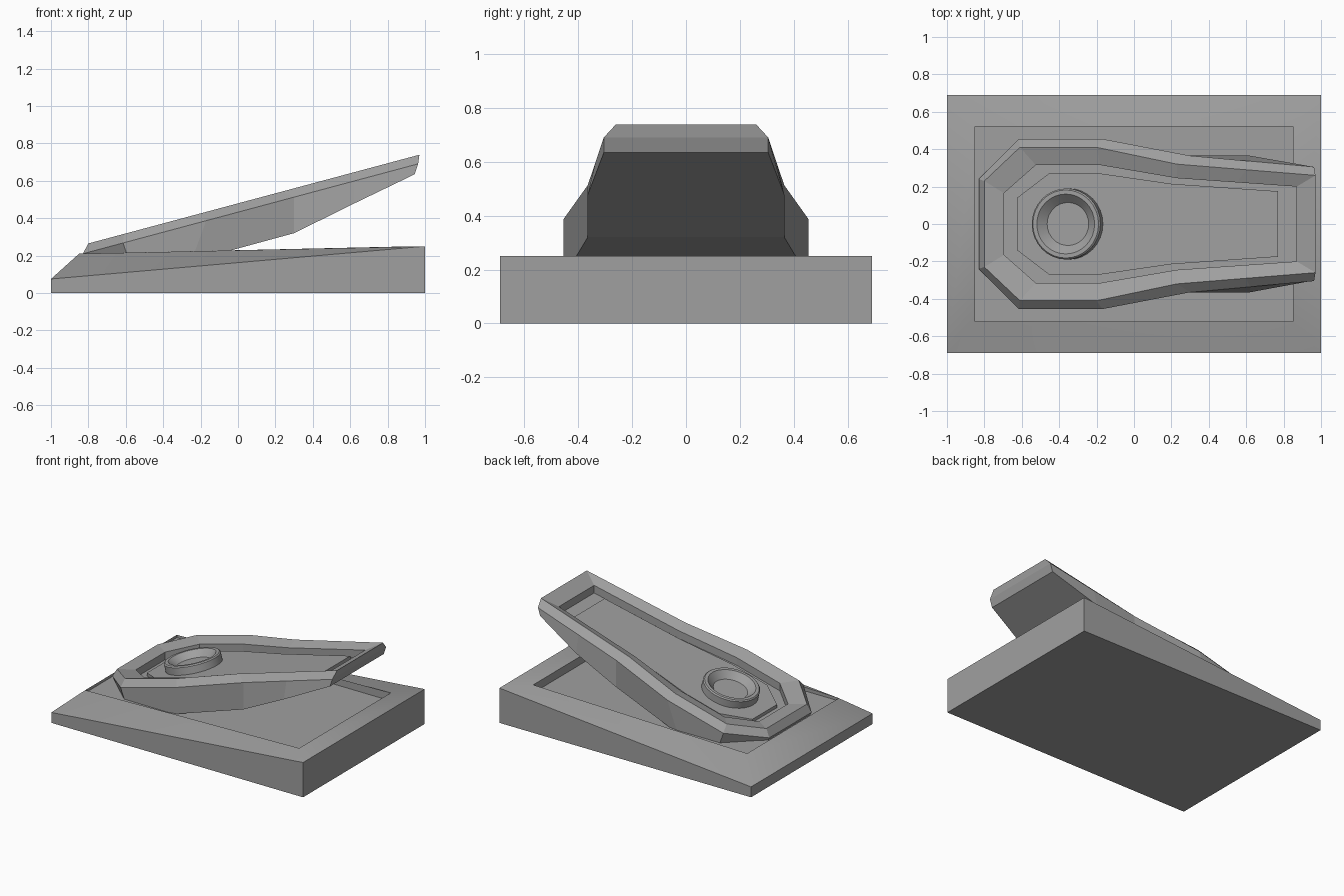
import bpy, bmesh, math
from mathutils import Matrix

cube = bpy.data.objects.get("Cube")
if cube:
    bpy.data.objects.remove(cube, do_unlink=True)

SLOPE = 0.268                      # tilt of the lid
GREY = (0.35, 0.35, 0.35, 1)

mat = bpy.data.materials.new("plain grey")
mat.use_nodes = True
mat.diffuse_color = GREY
mat.node_tree.nodes["Principled BSDF"].inputs["Base Color"].default_value = GREY


def top_z(x, depth=0.0):
    """Height of the tilted lid plane at x, less a depth."""
    return 0.265 + (x + 0.8) * SLOPE - depth


def finish(name, bm, smooth=None):
    bmesh.ops.recalc_face_normals(bm, faces=bm.faces)
    mesh = bpy.data.meshes.new(name)
    bm.to_mesh(mesh)
    bm.free()
    mesh.materials.append(mat)
    obj = bpy.data.objects.new(name, mesh)
    bpy.context.collection.objects.link(obj)
    if smooth:
        bpy.ops.object.select_all(action='DESELECT')
        obj.select_set(True)
        bpy.context.view_layer.objects.active = obj
        bpy.ops.object.shade_smooth_by_angle(angle=math.radians(smooth))
    return obj


def loft(name, halves, smooth=None):
    """Join half outlines (mirrored in y) into rings, capped at both ends."""
    bm = bmesh.new()
    rings = []
    for half in halves:
        pts = half + [(x, -y, z) for x, y, z in reversed(half)]
        rings.append([bm.verts.new(p) for p in pts])
    n = len(rings[0])
    for a, b in zip(rings, rings[1:]):
        for i in range(n):
            j = (i + 1) % n
            bm.faces.new((a[i], a[j], b[j], b[i]))
    for ring in (rings[0], rings[-1]):
        for i in range(n // 2 - 1):
            bm.faces.new((ring[i], ring[i + 1], ring[n - 2 - i], ring[n - 1 - i]))
    return finish(name, bm, smooth)


def on_lid(outline, depth):
    return [(x, y, top_z(x, depth)) for x, y in outline]


# Wedge base with a sunken rectangular floor
loft("base", [
    [(-1, 0.69, 0), (1, 0.69, 0)],
    [(-1, 0.69, 0.075), (1, 0.69, 0.25)],
    [(-0.85, 0.52, 0.21), (0.85, 0.52, 0.248)],
    [(-0.85, 0.52, 0.19), (0.85, 0.52, 0.19)],
], smooth=45)

# Tilted lid: keel, widest line, bevelled rim, recess
keel = [(-0.81, 0.235, 0.17), (-0.58, 0.452, 0.17), (-0.25, 0.455, 0.17),
        (0.3, 0.365, 0.32), (0.62, 0.365, 0.478), (0.945, 0.305, 0.635)]
widest = [(-0.83, 0.24), (-0.615, 0.455), (-0.17, 0.455),
          (0.3, 0.365), (0.62, 0.336), (0.963, 0.305)]
rim = [(-0.8, 0.23), (-0.61, 0.41), (-0.2, 0.41),
       (0.23, 0.32), (0.6, 0.29), (0.97, 0.26)]
opening = [(-0.695, 0.165), (-0.525, 0.315), (-0.18, 0.315),
           (0.23, 0.245), (0.55, 0.2225), (0.87, 0.2)]
loft("lid", [keel, on_lid(widest, 0.047), on_lid(rim, 0),
             on_lid(opening, 0.03), on_lid(opening, 0.085)])

# Raised panel inside the recess
panel = [(-0.625, 0.14), (-0.455, 0.27), (-0.18, 0.27), (0.2, 0.215), (0.77, 0.175)]
loft("panel", [on_lid(panel, 0.09), on_lid(panel, 0.062)])

# Round dish on the panel, turned from a profile
bm = bmesh.new()
profile = [(0, -0.08), (0.19, -0.08), (0.19, -0.008), (0.182, 0),
           (0.16, 0), (0.115, -0.045), (0, -0.045)]
verts = [bm.verts.new((r, 0, h)) for r, h in profile]
edges = [bm.edges.new(pair) for pair in zip(verts, verts[1:])]
bmesh.ops.spin(bm, geom=verts + edges, cent=(0, 0, 0), axis=(0, 0, 1),
               angle=math.tau, steps=32)
bmesh.ops.remove_doubles(bm, verts=bm.verts, dist=0.0005)
place = (Matrix.Translation((-0.365, 0, top_z(-0.365)))
         @ Matrix.Rotation(-math.atan(SLOPE), 4, 'Y'))
bmesh.ops.transform(bm, matrix=place, verts=bm.verts)
finish("dish", bm, smooth=30)
